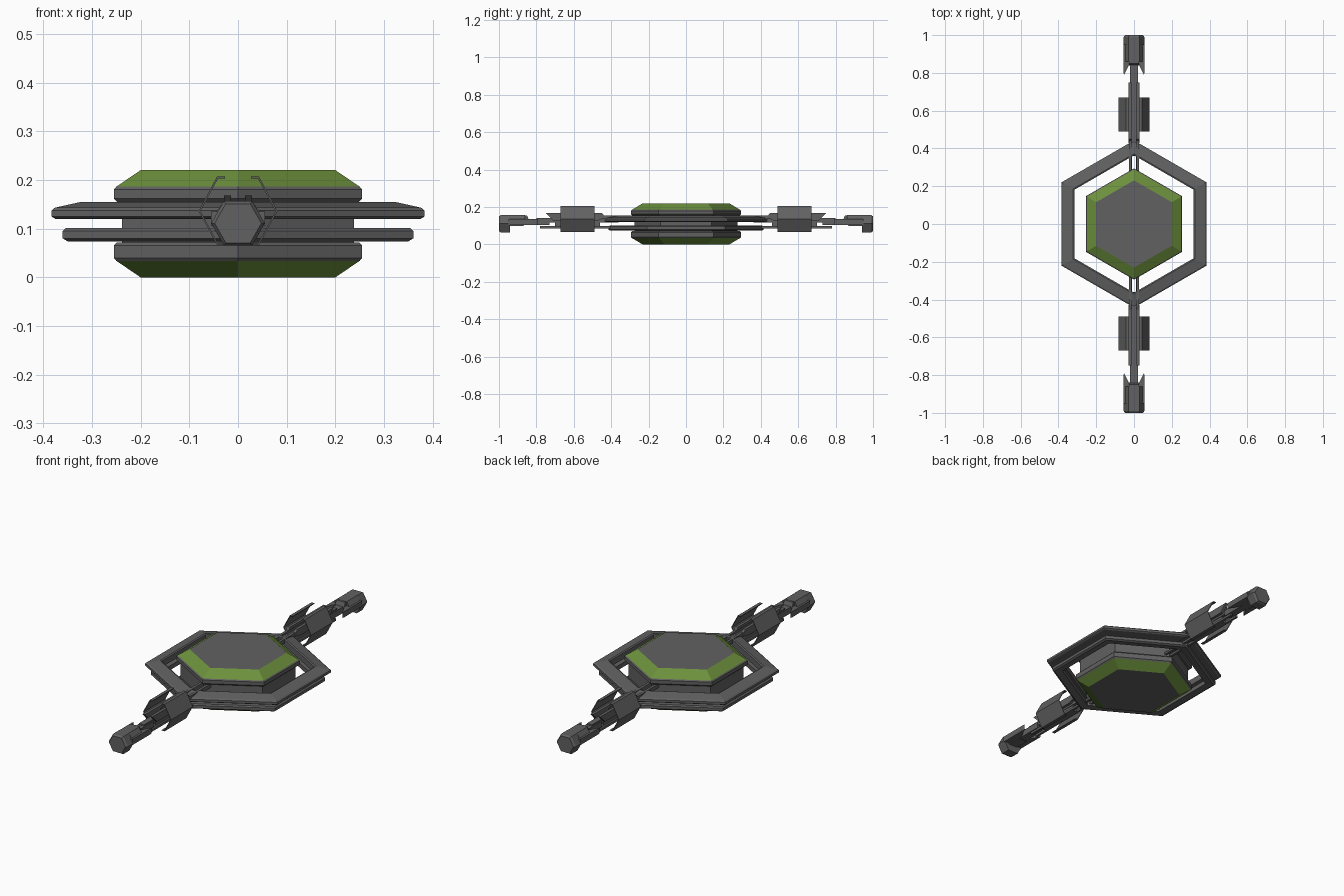
import bpy, bmesh, math

if "Cube" in bpy.data.objects:
    bpy.data.objects.remove(bpy.data.objects["Cube"])


def material(name, rgb):
    m = bpy.data.materials.new(name)
    m.diffuse_color = (*rgb, 1)
    m.use_nodes = True
    m.node_tree.nodes["Principled BSDF"].inputs["Base Color"].default_value = m.diffuse_color
    return m


GREY = material("dark grey", (0.12, 0.12, 0.12))
GREEN = material("olive green", (0.15, 0.28, 0.045))


def finish(bm, name, mats=(GREY,)):
    bmesh.ops.recalc_face_normals(bm, faces=bm.faces[:])
    me = bpy.data.meshes.new(name)
    bm.to_mesh(me)
    bm.free()
    for m in mats:
        me.materials.append(m)
    ob = bpy.data.objects.new(name, me)
    bpy.context.collection.objects.link(ob)
    return ob


def hex_lathe(name, profile, closed=False, green_rows=()):
    """Six-sided body from (half width, z) points, corners pointing along y."""
    bm = bmesh.new()
    rows = []
    for w, z in profile:
        r = w / math.cos(math.pi / 6)
        rows.append([bm.verts.new((r * math.sin(k * math.pi / 3),
                                   r * math.cos(k * math.pi / 3), z)) for k in range(6)])
    n = len(rows)
    for i in range(n if closed else n - 1):
        a, b = rows[i], rows[(i + 1) % n]
        for k in range(6):
            f = bm.faces.new((a[k], a[(k + 1) % 6], b[(k + 1) % 6], b[k]))
            f.material_index = 1 if i in green_rows else 0
    if not closed:
        bm.faces.new(rows[0])
        bm.faces.new(rows[-1])
    return finish(bm, name, (GREY, GREEN))


def prism(name, pts, a, b, axis, end=None):
    """Extrude a flat outline from a to b; axis y uses (x, z), x uses (y, z), z uses (x, y).
    Every part is placed on both arms by a half turn about z."""
    place = {"y": lambda p, t: (p[0], t, p[1]),
             "x": lambda p, t: (t, p[0], p[1]),
             "z": lambda p, t: (p[0], p[1], t)}[axis]
    for side, s in (("back", 1), ("front", -1)):
        bm = bmesh.new()
        loops = []
        for outline, t in ((pts, a), (end or pts, b)):
            cos = [place(p, t) for p in outline]
            loops.append([bm.verts.new((s * x, s * y, z)) for x, y, z in cos])
        n = len(pts)
        for k in range(n):
            bm.faces.new((loops[0][k], loops[0][(k + 1) % n], loops[1][(k + 1) % n], loops[1][k]))
        bm.faces.new(loops[0])
        bm.faces.new(loops[1])
        finish(bm, side + "_" + name)


def box(name, x, y, z):
    prism(name, [(x[0], z[0]), (x[1], z[0]), (x[1], z[1]), (x[0], z[1])], *y, "y")


# Central hexagonal body with green bevels
hex_lathe("core", [(0.20, 0), (0.25, 0.034), (0.255, 0.04), (0.255, 0.065), (0.248, 0.072),
                   (0.238, 0.072), (0.238, 0.155), (0.248, 0.155), (0.255, 0.162),
                   (0.255, 0.18), (0.25, 0.186), (0.20, 0.22)], green_rows=(0, 10))

# Two rings around the body
hex_lathe("upper_ring", [(0.315, 0.12), (0.375, 0.12), (0.383, 0.125), (0.383, 0.137),
                         (0.376, 0.143), (0.322, 0.155), (0.315, 0.152)], closed=True)
hex_lathe("lower_ring", [(0.315, 0.078), (0.35, 0.074), (0.36, 0.08), (0.36, 0.095),
                         (0.354, 0.101), (0.315, 0.101)], closed=True)

# Arm rails, wedges and clamp plates, mirrored in x
CLAMP = [(0.027, 0.207), (0.043, 0.207), (0.081, 0.136), (0.043, 0.066), (0.027, 0.066),
         (0.027, 0.069), (0.041, 0.069), (0.077, 0.136), (0.041, 0.203), (0.027, 0.203)]
FANG = [(0.012, 0.87), (0.024, 0.845), (0.053, 0.79), (0.055, 0.80), (0.055, 0.95), (0.012, 0.95)]
for label, m in (("right", 1), ("left", -1)):
    def mx(pts):
        return [(m * x, z) for x, z in pts]
    box(label + "_upper_rail", (m * 0.012, m * 0.026), (0.22, 0.62), (0.135, 0.155))
    box(label + "_lower_rod", (m * 0.010, m * 0.022), (0.22, 0.78), (0.086, 0.098))
    prism(label + "_wedge", [(0.43, 0.145), (0.45, 0.168), (0.75, 0.168), (0.71, 0.128), (0.47, 0.128)],
          m * 0.014, m * 0.029, "x")
    prism(label + "_clamp_plate", mx(CLAMP), 0.49, 0.67, "y")
    prism(label + "_tip_fang", mx(FANG), 0.105, 0.135, "z")

# Central spar running through the arm
box("spar", (-0.015, 0.015), (0.36, 0.80), (0.118, 0.142))
box("neck", (-0.02, 0.02), (0.73, 0.95), (0.103, 0.135))
box("keel", (-0.012, 0.012), (0.46, 0.70), (0.086, 0.12))

# Hooded tip with a hexagonal end cap
prism("tip_hood", [(0.84, 0.13), (0.85, 0.156), (0.95, 0.156), (0.95, 0.10), (0.87, 0.10)],
      -0.026, 0.026, "x")
prism("tip_hood_shell", [(-0.055, 0.11), (-0.052, 0.125), (-0.028, 0.157), (0.028, 0.157),
                         (0.052, 0.125), (0.055, 0.11)], 0.86, 0.945, "y")


def cap(s):
    return [(s * x, 0.111 + s * z) for x, z in
            ((-0.055, 0), (-0.029, 0.046), (0.029, 0.046), (0.055, 0), (0.029, -0.046), (-0.029, -0.046))]


prism("tip_cap", cap(1.0), 0.942, 0.99, "y")
prism("tip_cap_face", cap(1.0), 0.99, 1.0, "y", end=cap(0.87))
